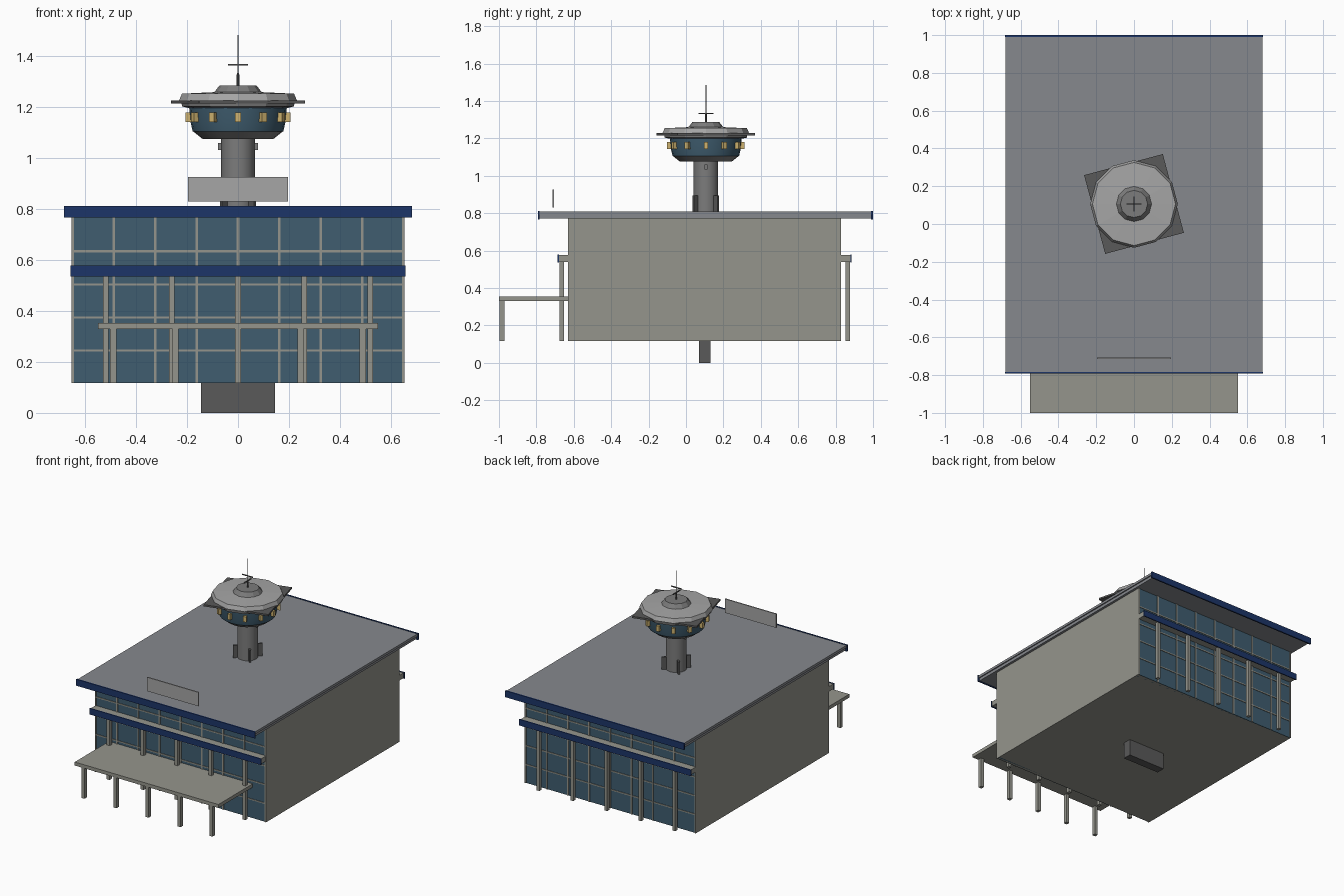
import bpy, bmesh
from math import pi, sin, cos
from mathutils import Matrix, Vector

if "Cube" in bpy.data.objects:
    bpy.data.objects.remove(bpy.data.objects["Cube"])

CY = 0.1      # mirror line of the front and back facades
TY = 0.106    # tower axis


def mat(name, col):
    m = bpy.data.materials.new(name)
    m.diffuse_color = (*col, 1)
    m.use_nodes = True
    m.node_tree.nodes["Principled BSDF"].inputs["Base Color"].default_value = m.diffuse_color
    return m


WALL = mat("concrete", (0.30, 0.30, 0.265))
ROOF = mat("roof_grey", (0.24, 0.25, 0.27))
BLUE = mat("navy_trim", (0.012, 0.035, 0.14))
GLASS = mat("glass_blue", (0.05, 0.11, 0.16))
GOLD = mat("window_yellow", (0.62, 0.45, 0.16))
STEEL = mat("steel", (0.2, 0.2, 0.2))
DARK = mat("dark_grey", (0.1, 0.1, 0.1))
LIGHT = mat("light_grey", (0.38, 0.38, 0.38))


def finish(name, bm, material):
    bmesh.ops.recalc_face_normals(bm, faces=bm.faces)
    me = bpy.data.meshes.new(name)
    bm.to_mesh(me)
    bm.free()
    me.materials.append(material)
    ob = bpy.data.objects.new(name, me)
    bpy.context.collection.objects.link(ob)
    return ob


def boxes(name, items, material):
    """items: (x0, x1, y0, y1, z0, z1[, turn about the tower axis])"""
    bm = bmesh.new()
    for it in items:
        x0, x1, y0, y1, z0, z1 = it[:6]
        m = (Matrix.Translation(((x0 + x1) / 2, (y0 + y1) / 2, (z0 + z1) / 2))
             @ Matrix.Diagonal((abs(x1 - x0), abs(y1 - y0), abs(z1 - z0), 1)))
        if len(it) > 6:
            m = Matrix.Translation((0, TY, 0)) @ Matrix.Rotation(it[6], 4, 'Z') @ m
        bmesh.ops.create_cube(bm, size=1, matrix=m)
    return finish(name, bm, material)


def lathe(name, profile, n, material, phase=0.0, smooth=False):
    """Closed turned solid on the tower axis from (radius, z) pairs."""
    bm = bmesh.new()
    rings = [[bm.verts.new((r * cos(phase + 2 * pi * i / n),
                            TY + r * sin(phase + 2 * pi * i / n), z))
              for i in range(n)] for r, z in profile]
    for a, b in zip(rings, rings[1:]):
        for i in range(n):
            j = (i + 1) % n
            bm.faces.new((a[i], a[j], b[j], b[i]))
    bm.faces.new(rings[0][::-1])
    bm.faces.new(rings[-1])
    ob = finish(name, bm, material)
    if smooth:
        bpy.ops.object.select_all(action='DESELECT')
        ob.select_set(True)
        bpy.context.view_layer.objects.active = ob
        bpy.ops.object.shade_smooth_by_angle(angle=0.6)
    return ob


# Main hall and foundation
boxes("hall_body", [(-0.655, 0.655, -0.622, 0.822, 0.117, 0.775)], WALL)
boxes("foundation_block", [(-0.145, 0.145, 0.07, 0.13, 0, 0.13)], DARK)

# Roof slab with a stepped lower edge
boxes("roof_slab", [(-0.68, 0.68, -0.785, 0.992, 0.792, 0.809),
                    (-0.672, 0.672, -0.785, 0.992, 0.772, 0.793)], ROOF)
boxes("roof_fascia", [(-0.684, 0.684, -0.792, -0.783, 0.767, 0.812),
                      (-0.684, 0.684, 0.99, 1.0, 0.767, 0.812)], BLUE)

# Facades, repeated front and back
for s, side in ((-1, "front"), (1, "back")):
    def y(d):
        return CY + s * d
    boxes(side + "_glass", [(-0.65, 0.65, y(0.70), y(0.725), 0.117, 0.772)], GLASS)
    bars = [(x - 0.005, x + 0.005, y(0.72), y(0.73), 0.117, 0.772)
            for x in [-0.65 + 0.1625 * i for i in range(9)]]
    bars += [(-0.655, 0.655, y(0.72), y(0.729), z - 0.004, z + 0.004)
             for z in (0.245, 0.375, 0.505, 0.635)]
    boxes(side + "_mullions", bars, WALL)
    boxes(side + "_ledge", [(-0.653, 0.653, y(0.72), y(0.78), 0.54, 0.575)], WALL)
    boxes(side + "_ledge_fascia", [(-0.657, 0.657, y(0.779), y(0.786), 0.535, 0.578)], BLUE)
    boxes(side + "_columns", [(0.26 * i - 0.011, 0.26 * i + 0.011, y(0.753), y(0.777), 0.117, 0.545)
                              for i in range(-2, 3)], WALL)

# Entrance porch
boxes("porch_canopy", [(-0.55, 0.55, -1.0, -0.62, 0.33, 0.354)], WALL)
boxes("porch_columns", [(0.245 * i - 0.012, 0.245 * i + 0.012, -0.996, -0.971, 0.117, 0.335)
                        for i in range(-2, 3)], WALL)

# Blank panel above the entrance
boxes("roof_panel", [(-0.196, 0.196, -0.714, -0.706, 0.83, 0.926)], LIGHT)

# Tower shaft with base fins and top brackets
lathe("tower_shaft", [(0.066, 0.79), (0.066, 1.085)], 16, STEEL, smooth=True)
boxes("tower_fins", [(0.05, 0.094, -0.006, 0.006, 0.80, 0.895, pi / 4 + i * pi / 2)
                     for i in range(4)], DARK)
boxes("tower_brackets", [(0.06, 0.078, -0.008, 0.008, 1.033, 1.06, i * pi) for i in range(2)], STEEL)

# Cabin
lathe("cabin_base", [(0.138, 1.075), (0.178, 1.107)], 24, STEEL, smooth=True)
lathe("cabin_glass", [(0.178, 1.106), (0.186, 1.14), (0.192, 1.2)], 24, GLASS, smooth=True)
boxes("cabin_windows", [(0.17, 0.207, -0.011, 0.011, 1.142, 1.18, i * pi / 6)
                        for i in range(12)], GOLD)
lathe("cabin_rim", [(0.195, 1.198), (0.22, 1.204), (0.222, 1.218)], 12, STEEL)
lathe("square_plate", [(0.305, 1.216), (0.305, 1.228)], 4, DARK, phase=pi / 3)
lathe("cabin_roof", [(0.232, 1.226), (0.22, 1.254), (0.09, 1.26)], 12, LIGHT)
lathe("roof_cap", [(0.097, 1.255), (0.072, 1.287)], 12, STEEL)

# Antenna
lathe("antenna_mast", [(0.005, 1.28), (0.005, 1.33), (0.0025, 1.335), (0.0025, 1.485)], 8, DARK)
boxes("antenna_crossbars", [(-0.04, 0.04, TY - 0.003, TY + 0.003, 1.364, 1.37),
                            (-0.003, 0.003, TY - 0.04, TY + 0.04, 1.33, 1.336)], DARK)
